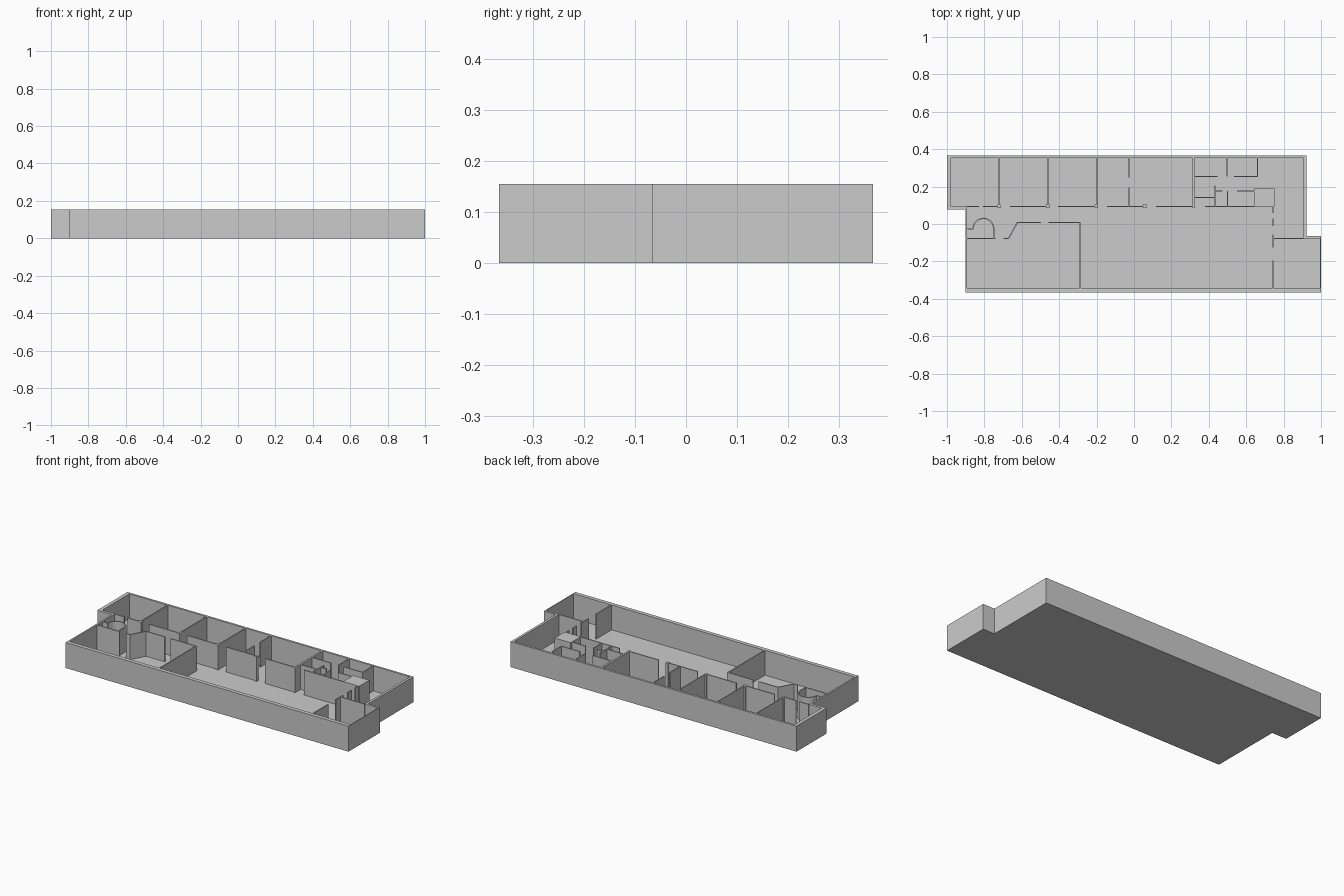
import bpy, bmesh, math
from mathutils import Vector

if "Cube" in bpy.data.objects:
    bpy.data.objects.remove(bpy.data.objects["Cube"])

H = 0.155       # wall height
F = 0.004       # floor thickness
T = 0.007       # partition thickness


def finish(name, bm):
    bmesh.ops.recalc_face_normals(bm, faces=bm.faces)
    me = bpy.data.meshes.new(name)
    bm.to_mesh(me)
    bm.free()
    ob = bpy.data.objects.new(name, me)
    bpy.context.collection.objects.link(ob)
    return ob


def prism(name, pts, z0, z1):
    bm = bmesh.new()
    lo = [bm.verts.new((x, y, z0)) for x, y in pts]
    hi = [bm.verts.new((x, y, z1)) for x, y in pts]
    n = len(pts)
    bm.faces.new(lo)
    bm.faces.new(hi)
    for i in range(n):
        j = (i + 1) % n
        bm.faces.new((lo[i], lo[j], hi[j], hi[i]))
    return finish(name, bm)


def wall(name, path, t=T):
    """Upright wall of thickness t following a polyline, mitred at corners."""
    p = [Vector(q) for q in path]
    left, right = [], []
    for i, q in enumerate(p):
        dirs = []
        if i > 0:
            dirs.append((q - p[i - 1]).normalized())
        if i < len(p) - 1:
            dirs.append((p[i + 1] - q).normalized())
        d = sum(dirs, Vector((0, 0))).normalized()
        off = Vector((-d.y, d.x)) * (t / 2 / max(d.dot(dirs[0]), 0.3))
        left.append(q + off)
        right.append(q - off)
    return prism(name, left + right[::-1], F, H)


def box(name, x0, x1, y0, y1):
    return prism(name, [(x0, y0), (x1, y0), (x1, y1), (x0, y1)], F, H)


# Floor slab and outer shell
outer = [(-1, .367), (.922, .367), (.922, -.065), (1, -.065),
         (1, -.367), (-.902, -.367), (-.902, .077), (-1, .077)]
inner = [(-.978, .354), (.907, .354), (.907, -.078), (.995, -.078),
         (.995, -.343), (-.892, -.343), (-.892, .094), (-.978, .094)]
prism("floor", outer, 0, F)
bm = bmesh.new()
rings = [[bm.verts.new((x, y, z)) for x, y in pts]
         for pts, z in ((outer, F), (outer, H), (inner, H), (inner, F))]
for k in range(4):
    a, b = rings[k], rings[(k + 1) % 4]
    for i in range(8):
        j = (i + 1) % 8
        bm.faces.new((a[i], a[j], b[j], b[i]))
finish("outer_wall", bm)

# Walls running left to right: y, then x spans
across = {
    "corridor_wall": (.094, [(-.892, -.829), (-.807, -.722), (-.663, -.46), (-.406, -.2),
                             (-.144, .055), (.118, .32), (.38, .645)]),
    "washroom_back_wall": (.254, [(.318, .447), (.535, .663)]),
    "washroom_front_wall": (.176, [(.433, .472), (.55, .645)]),
    "washroom_shelf_wall": (.142, [(.32, .433)]),
    "side_room_wall": (-.078, [(.743, .907)]),
    "entry_wall": (-.078, [(-.892, -.74)]),
    "meeting_room_wall": (.008, [(-.457, -.285)]),
}
for name, (y, spans) in across.items():
    for a, b in spans:
        wall(name, [(a, y), (b, y)])

# Walls running front to back: x, then y spans
along = {
    "office_divider_1": (-.722, [(.094, .354)]),
    "office_divider_2": (-.46, [(.094, .354)]),
    "office_divider_3": (-.198, [(.094, .354)]),
    "office_divider_4": (-.027, [(.094, .195), (.249, .354)]),
    "washroom_divider_back": (.497, [(.254, .354)]),
    "washroom_end": (.66, [(.251, .354)]),
    "washroom_divider_middle": (.433, [(.094, .206)]),
    "washroom_divider_front": (.5, [(.094, .176)]),
    "hall_end_wall": (.743, [(.06, .094), (-.01, .03), (-.125, -.055), (-.343, -.195)]),
    "meeting_room_side": (-.288, [(-.343, .008)]),
}
for name, (x, spans) in along.items():
    for a, b in spans:
        wall(name, [(x, a), (x, b)])
wall("thick_divider", [(.318, .085), (.318, .354)], .011)

# Angled meeting room corner
wall("angled_wall", [(-.697, -.078), (-.671, -.078), (-.624, .008), (-.497, .008)])

# Curved booth
arc = [(-.805 + .055 * math.cos(math.pi * i / 16), -.025 + .055 * math.sin(math.pi * i / 16))
       for i in range(17)]
wall("curved_booth", [(-.75, -.078)] + arc)
wall("booth_return", [(-.89, -.025), (-.857, -.025)])

# Square columns along the corridor, and the solid service shaft
for x in (-.722, -.462, -.202, .057):
    box("column", x - .009, x + .009, .085, .103)
box("service_shaft", .642, .75, .093, .19)
